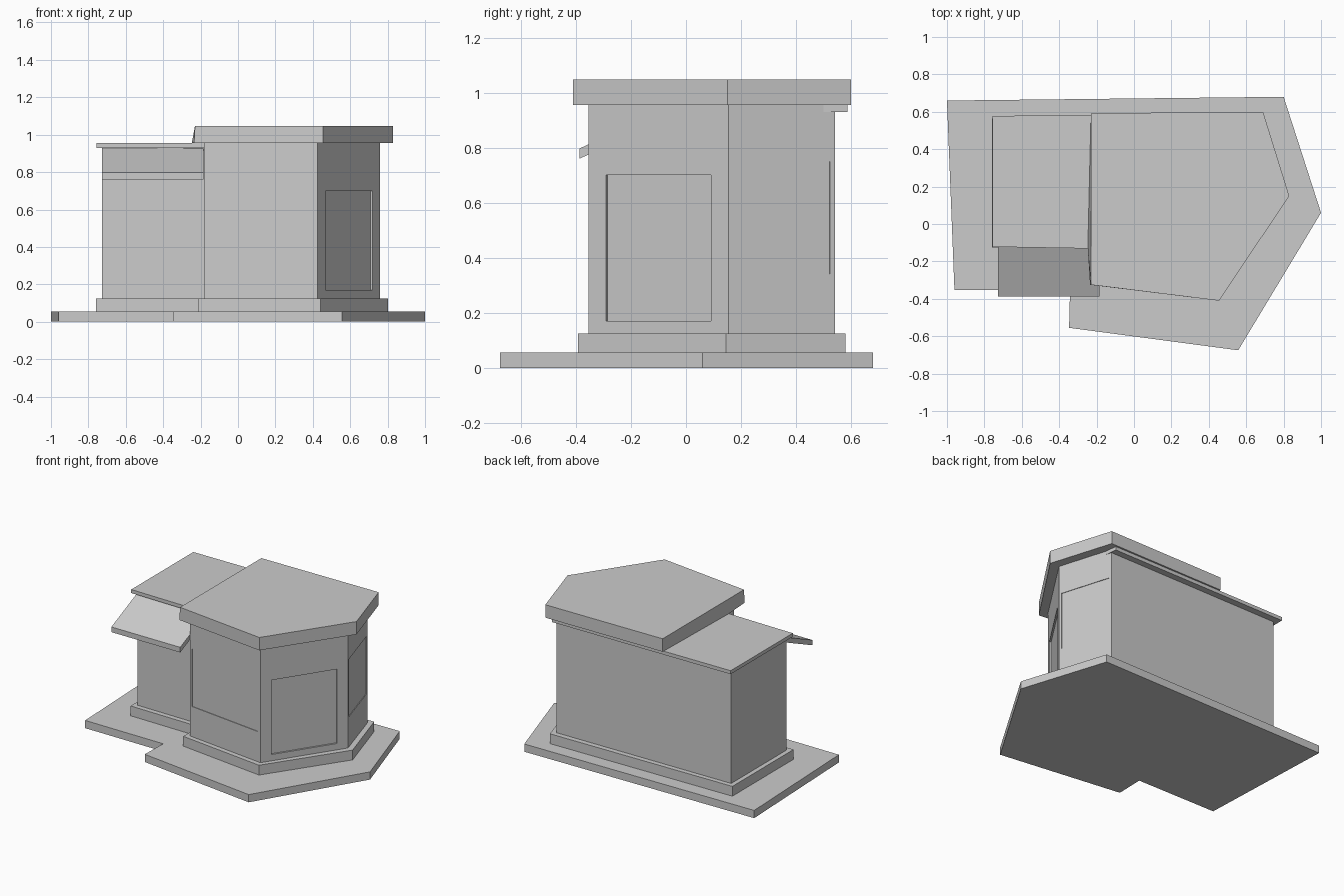
import bpy, bmesh, math
from mathutils import Vector, Matrix

if "Cube" in bpy.data.objects:
    bpy.data.objects.remove(bpy.data.objects["Cube"])


def prism(name, pts, z0, z1, top=None):
    """Closed solid between a floor outline and a matching top outline."""
    bm = bmesh.new()
    lo = [bm.verts.new((x, y, z0)) for x, y in pts]
    hi = [bm.verts.new((x, y, z1)) for x, y in (top or pts)]
    bm.faces.new(lo)
    bm.faces.new(hi)
    n = len(pts)
    for i in range(n):
        j = (i + 1) % n
        bm.faces.new((lo[i], lo[j], hi[j], hi[i]))
    bmesh.ops.recalc_face_normals(bm, faces=bm.faces)
    me = bpy.data.meshes.new(name)
    bm.to_mesh(me)
    bm.free()
    ob = bpy.data.objects.new(name, me)
    bpy.context.collection.objects.link(ob)
    return ob


def recess(target, name, a, b, t0, t1, z0, z1, depth):
    """Cut a shallow panel into the wall running from a to b."""
    a, b = Vector(a), Vector(b)
    d = (b - a).normalized()
    out = Vector((d.y, -d.x))
    p, q = a.lerp(b, t0), a.lerp(b, t1)
    pts = [p - out * depth, q - out * depth, q + out * 0.05, p + out * 0.05]
    cutter = prism(name, [tuple(v) for v in pts], z0, z1)
    cutter.hide_render = True
    cutter.hide_viewport = True
    mod = target.modifiers.new(name, 'BOOLEAN')
    mod.operation = 'DIFFERENCE'
    mod.solver = 'EXACT'
    mod.object = cutter


# Ground slab and plinth
prism("base_slab", [(-1, .66), (-.96, -.352), (-.342, -.355), (-.347, -.555),
                    (.557, -.675), (1, .06), (.8, .68)], 0, .055)
prism("plinth", [(-.76, .563), (-.76, -.125), (-.215, -.132), (-.215, -.31),
                 (.44, -.392), (.803, .145), (.668, .58)], .055, .125)

# Walls: narrow left wing plus angled main room
corner_a, corner_b = (-.182, -.28), (.425, -.355)
corner_c, corner_d = (.76, .155), (.642, .542)
walls = prism("walls", [(-.728, .53), (-.728, -.09), (-.182, -.097), corner_a,
                        corner_b, corner_c, corner_d], .125, .955)
# keep the wing's wall top just inside its roof
for v in walls.data.vertices:
    if v.co.x < -.7 and v.co.z > .5:
        v.co.z = .95

# Door and window recesses
recess(walls, "door_cutter", corner_b, corner_c, .125, .875, .17, .70, .012)
recess(walls, "front_window_cutter", corner_a, corner_b, .03, .96, .34, .75, .004)
recess(walls, "side_window_cutter", corner_c, corner_d, .05, .95, .34, .75, .004)

# Thin wing roof, continuing as a ledge along the back
prism("wing_roof", [(-.757, .578), (-.757, -.122), (-.182, -.132), (-.182, .4),
                    (.6, .5), (.655, .5), (.645, .587)], .93, .955)

# Thick main roof
prism("main_roof",
      [(-.23, .592), (-.247, -.13), (-.235, -.325), (.455, -.41), (.83, .15), (.69, .6)],
      .955, 1.047,
      [(-.23, .592), (-.23, -.13), (-.23, -.325), (.455, -.41), (.83, .15), (.69, .6)])

# Sloping awning over the wing front
awning = prism("awning", [(-.728, -.387), (-.185, -.387), (-.185, -.09), (-.728, -.09)],
               .76, .797)
for v in awning.data.vertices:
    if v.co.y > -.2:
        v.co.z += .133
